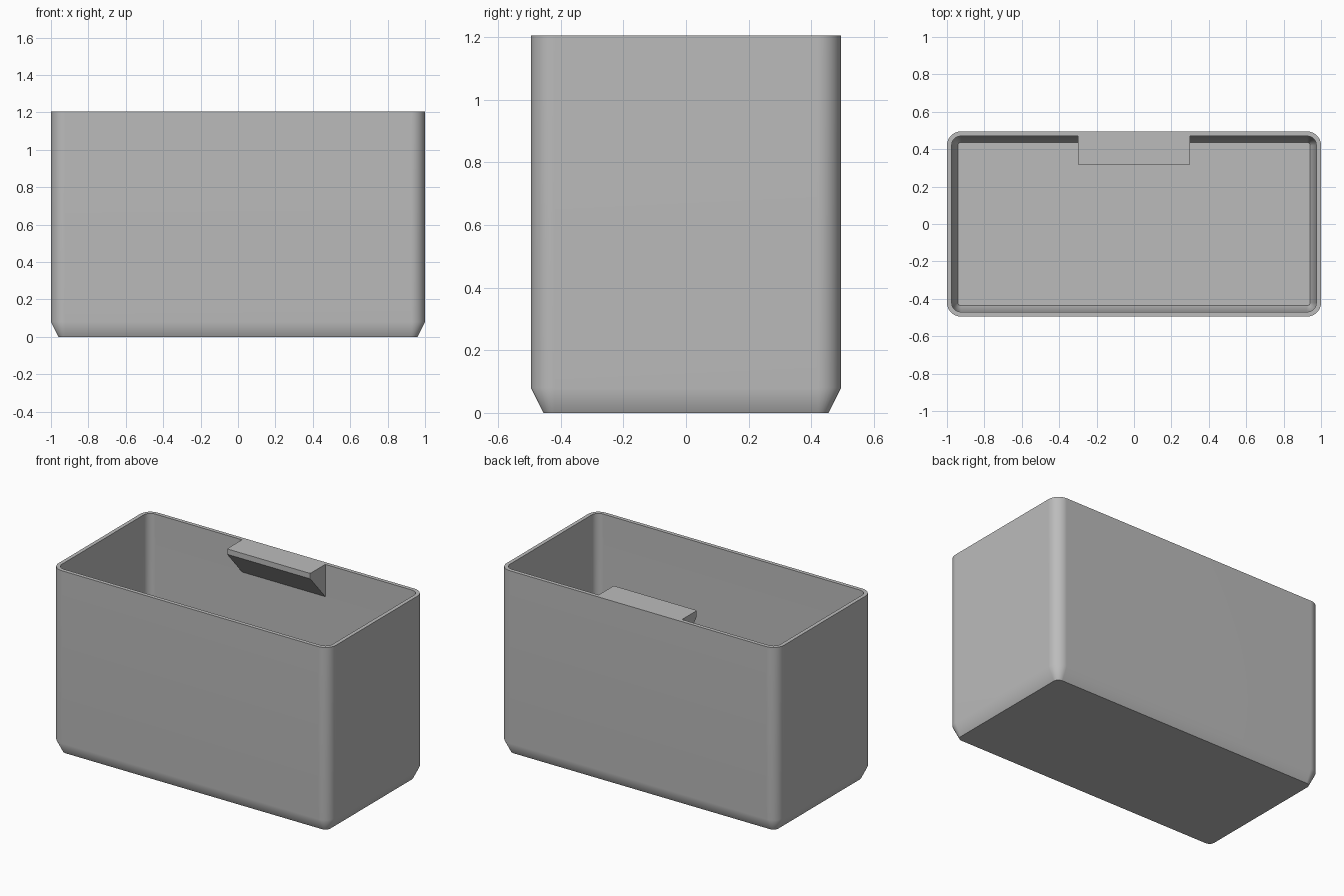
import bpy, bmesh, math

cube = bpy.data.objects.get("Cube")
if cube:
    bpy.data.objects.remove(cube, do_unlink=True)

HALF_X, HALF_Y, HEIGHT, WALL, RADIUS = 1.0, 0.495, 1.205, 0.025, 0.075
CORNER_STEPS = 8

grey = bpy.data.materials.new("plain grey")
grey.use_nodes = True
colour = (0.5, 0.5, 0.5, 1)
grey.diffuse_color = colour
grey.node_tree.nodes["Principled BSDF"].inputs["Base Color"].default_value = colour


def add_object(name, bm):
    bmesh.ops.recalc_face_normals(bm, faces=bm.faces)
    mesh = bpy.data.meshes.new(name)
    bm.to_mesh(mesh)
    bm.free()
    mesh.materials.append(grey)
    obj = bpy.data.objects.new(name, mesh)
    bpy.context.collection.objects.link(obj)
    return obj


def rounded_ring(bm, inset, z):
    """Rounded rectangle of vertices, shrunk evenly by inset."""
    r = max(RADIUS - inset, 0.015)
    cx, cy = HALF_X - inset - r, HALF_Y - inset - r
    ring = []
    for corner, (sx, sy) in enumerate([(1, 1), (-1, 1), (-1, -1), (1, -1)]):
        for i in range(CORNER_STEPS + 1):
            a = math.pi / 2 * (corner + i / CORNER_STEPS)
            ring.append(bm.verts.new((sx * cx + r * math.cos(a),
                                      sy * cy + r * math.sin(a), z)))
    return ring


# Open bin: outer skin, rim, inner skin and floor
bm = bmesh.new()
profile = [(0.04, 0), (0, 0.08), (0, HEIGHT),
           (WALL, HEIGHT), (WALL, 0.09), (0.058, 0.025)]
rings = [rounded_ring(bm, inset, z) for inset, z in profile]
for low, high in zip(rings, rings[1:]):
    for i in range(len(low)):
        j = (i + 1) % len(low)
        bm.faces.new((low[i], low[j], high[j], high[i]))
bm.faces.new(rings[0])
bm.faces.new(rings[-1])
body = add_object("bin_body", bm)

# Wedge-shaped grip tab on the inside of the back wall
bm = bmesh.new()
wall_y, front_y, half_width = HALF_Y - WALL, 0.315, 0.3
side = [(wall_y, HEIGHT), (front_y, HEIGHT),
        (front_y, HEIGHT - 0.035), (wall_y, HEIGHT - 0.21)]
face = bm.faces.new([bm.verts.new((-half_width, y, z)) for y, z in side])
moved = bmesh.ops.extrude_face_region(bm, geom=[face])["geom"]
bmesh.ops.translate(bm, vec=(2 * half_width, 0, 0),
                    verts=[v for v in moved if isinstance(v, bmesh.types.BMVert)])
bm.normal_update()
lip_edges = [e for e in bm.edges
             if all(abs(v.co.y - front_y) < 1e-4 for v in e.verts)
             and abs(e.verts[0].co.x - e.verts[1].co.x) < 1e-4]
bmesh.ops.bevel(bm, geom=lip_edges, offset=0.008, segments=2,
                profile=0.5, affect='EDGES')
tab = add_object("grip_tab", bm)

# Smooth corners, sharp rim and base
for obj in (body, tab):
    bpy.ops.object.select_all(action='DESELECT')
    obj.select_set(True)
    bpy.context.view_layer.objects.active = obj
    bpy.ops.object.shade_smooth_by_angle(angle=math.radians(35))
    obj.modifiers.new("weighted", 'WEIGHTED_NORMAL').keep_sharp = True
